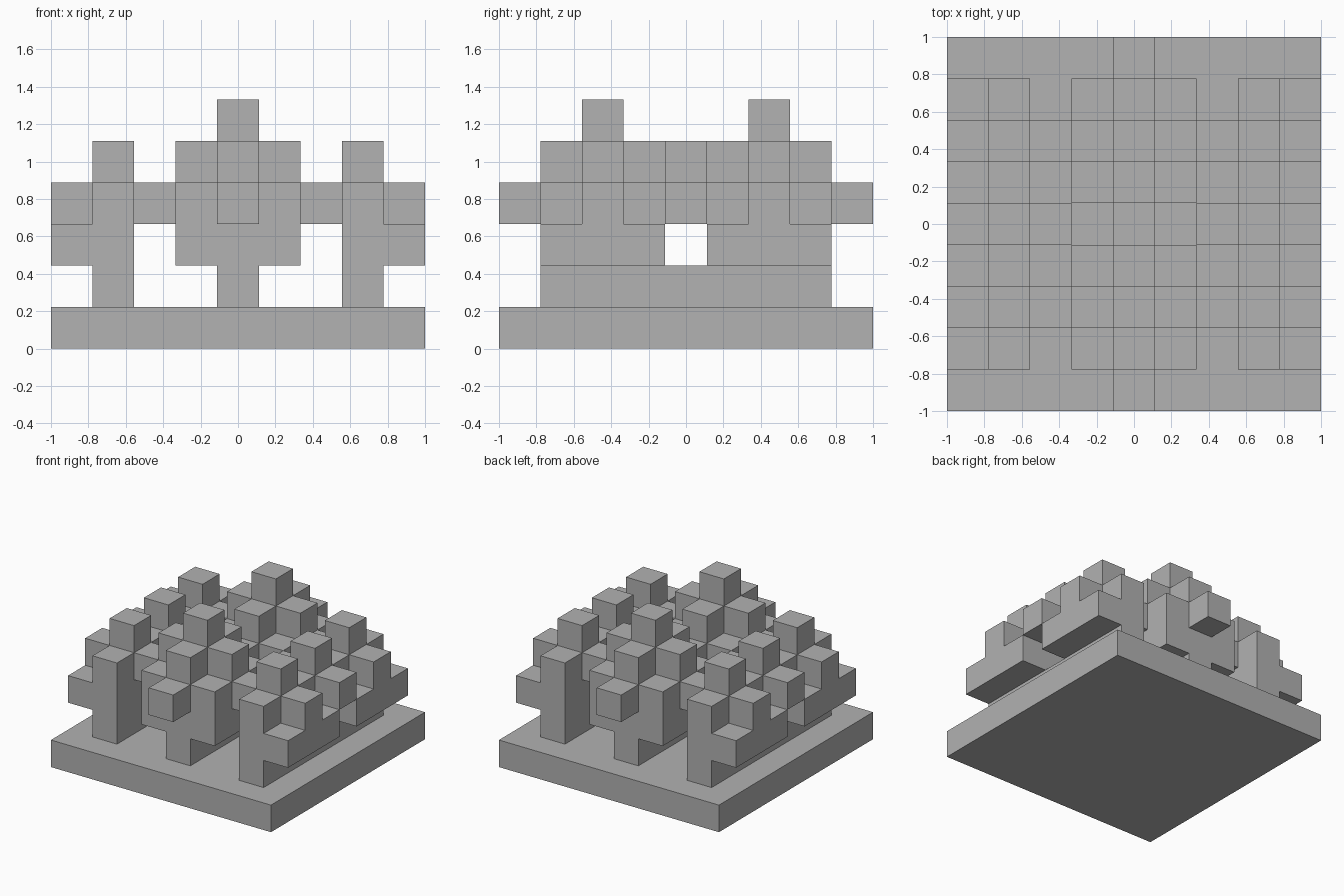
import bpy
import bmesh
from mathutils import Vector
from itertools import product

cube = bpy.data.objects.get("Cube")
if cube:
    bpy.data.objects.remove(cube, do_unlink=True)

UNIT = 2 / 9  # edge length of one building cube

grey = bpy.data.materials.new("plain_grey")
grey.use_nodes = True
colour = (0.445, 0.445, 0.445, 1)
grey.diffuse_color = colour
grey.node_tree.nodes["Principled BSDF"].inputs["Base Color"].default_value = colour


def block(xs, ys, zs):
    """Cells in an inclusive range on each axis."""
    return set(product(*(range(lo, hi + 1) for lo, hi in (xs, ys, zs))))


def one(x, y, z):
    return {(x, y, z)}


def star(x, y, z):
    """A cell with a neighbour on each side and on top."""
    return {(x, y, z), (x - 1, y, z), (x + 1, y, z),
            (x, y - 1, z), (x, y + 1, z), (x, y, z + 1)}


parts = {}

# Base slab
parts["base"] = block((-4, 4), (-4, 4), (0, 0))

# Middle row: low wall, two stepped clusters and the bridge between them
parts["middle_wall"] = block((0, 0), (-3, 3), (1, 1))
for name, y in (("front", -2), ("back", 2)):
    body = block((-1, 1), (y - 1, y + 1), (2, 3))
    arms = one(-2, y, 3) | one(2, y, 3) | one(0, 2 * y, 3)
    parts["middle_cluster_" + name] = body | arms | star(0, y, 4)
parts["middle_bridge"] = one(0, 0, 3)

# Side rows: low wall, outward ledges, ridge and three stars, mirrored
for name, s in (("left", 1), ("right", -1)):
    parts["wall_" + name] = block((3 * s, 3 * s), (-3, 3), (1, 1))
    xs = sorted((3 * s, 4 * s))
    parts["ledge_front_" + name] = block(xs, (-3, -1), (2, 2))
    parts["ledge_back_" + name] = block(xs, (1, 3), (2, 2))
    ridge = block((3 * s, 3 * s), (-3, 3), (3, 3))
    for y in (-2, 0, 2):
        ridge |= star(3 * s, y, 3)
    # The arms shared with the middle clusters belong to the clusters
    taken = parts["middle_cluster_front"] | parts["middle_cluster_back"]
    parts["ridge_" + name] = ridge - taken

solid = set().union(*parts.values())
DIRECTIONS = [Vector(d) for d in ((1, 0, 0), (-1, 0, 0), (0, 1, 0),
                                  (0, -1, 0), (0, 0, 1), (0, 0, -1))]


def build(name, cells):
    """Skin the exposed sides of the cells as flat quads."""
    bm = bmesh.new()
    for cell in cells:
        centre = Vector(cell) + Vector((0, 0, 0.5))
        for n in DIRECTIONS:
            if tuple(int(c + d) for c, d in zip(cell, n)) in solid:
                continue
            u = Vector((n.y, n.z, n.x))
            v = n.cross(u)
            mid = centre + n / 2
            corners = (-u - v, u - v, u + v, v - u)
            bm.faces.new([bm.verts.new((mid + c / 2) * UNIT) for c in corners])
    bmesh.ops.remove_doubles(bm, verts=bm.verts, dist=0.001)
    mesh = bpy.data.meshes.new(name)
    bm.to_mesh(mesh)
    bm.free()
    mesh.materials.append(grey)
    bpy.context.collection.objects.link(bpy.data.objects.new(name, mesh))


for part_name, part_cells in parts.items():
    build(part_name, part_cells)
